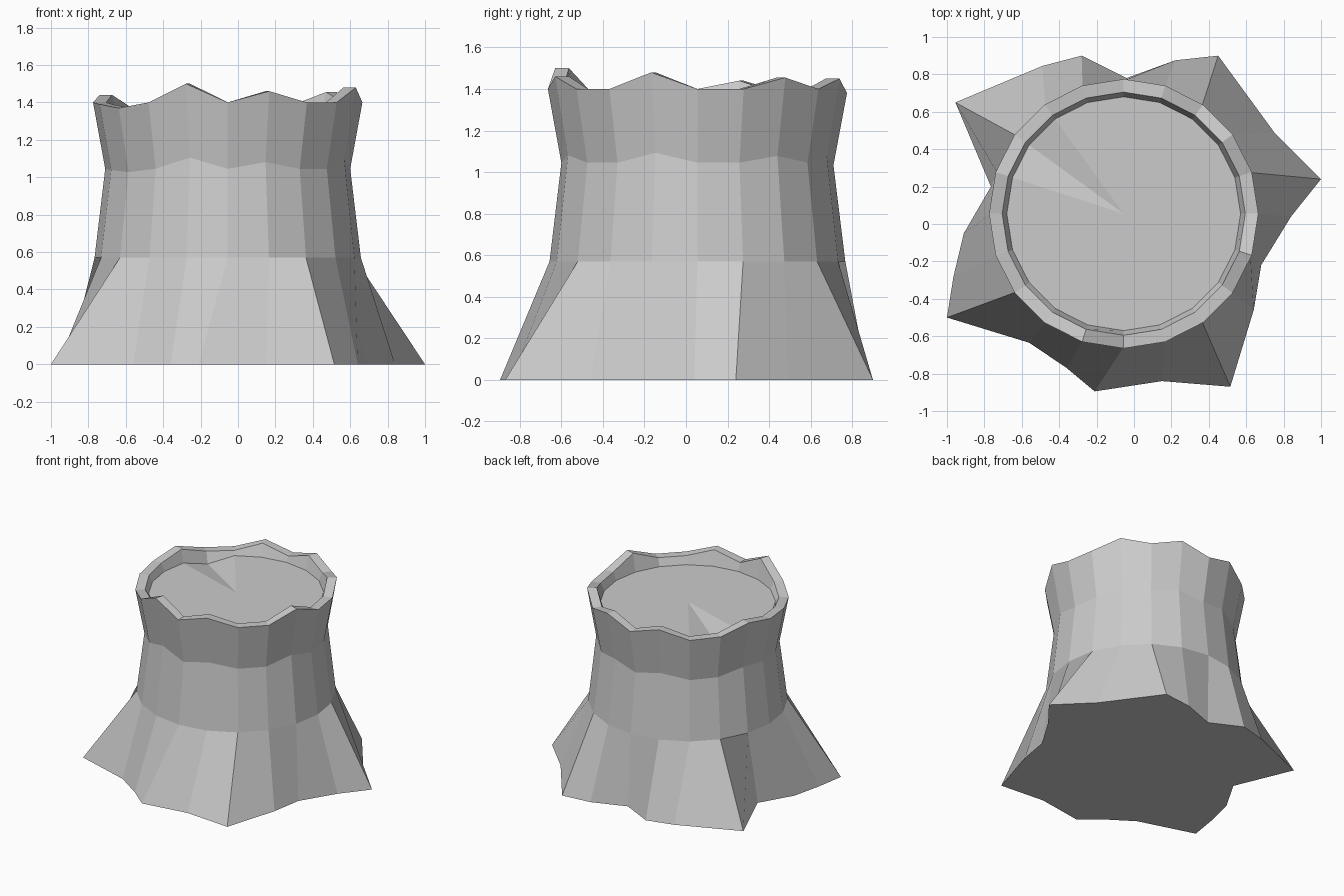
import bpy, bmesh
from math import sin, cos, tau

if "Cube" in bpy.data.objects:
    bpy.data.objects.remove(bpy.data.objects["Cube"])

N = 20
CX, CY = -0.055, 0.055

# Root outline on the ground, one point per side of the trunk
roots = [(0.84, 0.04), (1.0, 0.24), (0.75, 0.49), (0.45, 0.90), (0.22, 0.875),
         (-0.04, 0.78), (-0.28, 0.90), (-0.49, 0.845), (-0.955, 0.65), (-0.765, 0.20),
         (-0.91, -0.05), (-0.965, -0.28), (-1.0, -0.50), (-0.56, -0.635), (-0.36, -0.77),
         (-0.21, -0.895), (0.15, -0.84), (0.515, -0.87), (0.64, -0.46), (0.68, -0.22)]

# Ragged height of the bark rim
rim = [1.40, 1.40, 1.455, 1.40, 1.45, 1.38, 1.44, 1.37, 1.38, 1.44,
       1.40, 1.39, 1.37, 1.40, 1.50, 1.40, 1.46, 1.40, 1.40, 1.48]

bm = bmesh.new()


def ring(radius, height):
    return [bm.verts.new((CX + radius * cos(tau * i / N),
                          CY + radius * sin(tau * i / N), height(i))) for i in range(N)]


# Trunk rings from the roots up, over the rim and down to the cut wood
rings = [[bm.verts.new((x, y, 0)) for x, y in roots],
         ring(0.712, lambda i: 0.57),
         ring(0.655, lambda i: 1.045 + 0.6 * (rim[i] - 1.40)),
         ring(0.72, lambda i: rim[i]),
         ring(0.65, lambda i: rim[i]),
         ring(0.625, lambda i: 1.29 if i == 8 else 1.34)]
for a, b in zip(rings, rings[1:]):
    for i in range(N):
        j = (i + 1) % N
        bm.faces.new((a[i], a[j], b[j], b[i]))

# Cut top as a fan, flat underside
centre = bm.verts.new((CX, CY, 1.34))
for i in range(N):
    bm.faces.new((rings[-1][i], rings[-1][(i + 1) % N], centre))
bm.faces.new(rings[0][::-1])

bmesh.ops.recalc_face_normals(bm, faces=bm.faces)
mesh = bpy.data.meshes.new("tree_stump")
bm.to_mesh(mesh)
bm.free()
bpy.context.collection.objects.link(bpy.data.objects.new("tree_stump", mesh))
